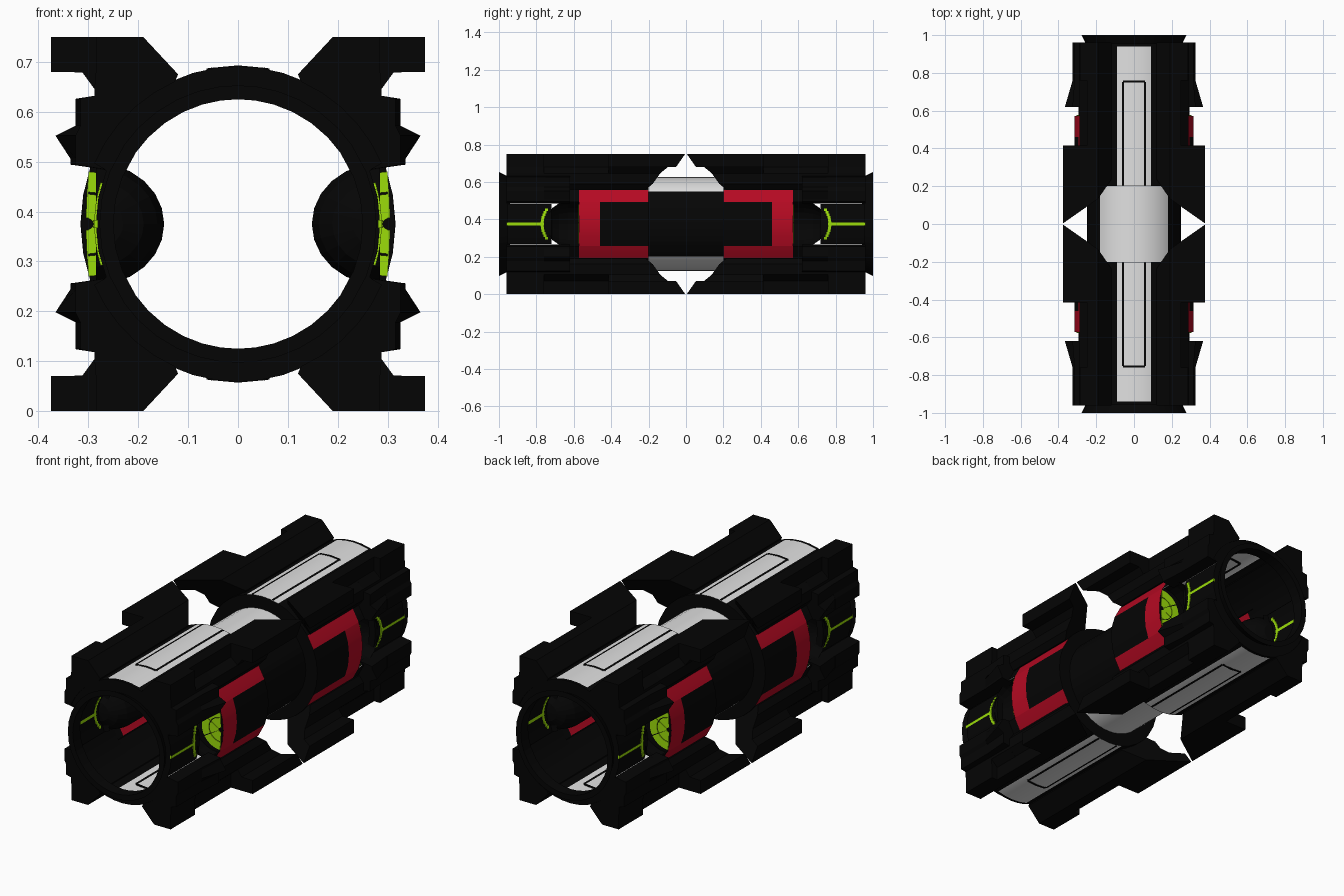
import bpy, bmesh, math

if "Cube" in bpy.data.objects:
    bpy.data.objects.remove(bpy.data.objects["Cube"])

CZ = 0.375  # tube axis height


def material(name, rgb):
    m = bpy.data.materials.new(name)
    m.diffuse_color = (*rgb, 1)
    m.use_nodes = True
    m.node_tree.nodes["Principled BSDF"].inputs["Base Color"].default_value = m.diffuse_color
    return m


BLACK = material("black_metal", (0.0015, 0.0015, 0.0015))
GREY = material("light_grey", (0.75, 0.75, 0.75))
RED = material("red_paint", (0.46, 0.003, 0.016))
GREEN = material("green_glow", (0.33, 0.72, 0.003))
MATS = [BLACK, GREY, RED, GREEN]


def finish(bm, name, mat=None, solid=False):
    """One octant is modelled; a mirror modifier makes the other seven."""
    if solid:
        bmesh.ops.recalc_face_normals(bm, faces=bm.faces)
    me = bpy.data.meshes.new(name)
    bm.to_mesh(me)
    bm.free()
    for m in ([mat] if mat else MATS):
        me.materials.append(m)
    ob = bpy.data.objects.new(name, me)
    ob.location.z = CZ
    bpy.context.collection.objects.link(ob)
    mod = ob.modifiers.new("mirror", 'MIRROR')
    mod.use_axis = (True, True, True)
    mod.merge_threshold = 0.0002
    return ob


def lathe(bm, prof, angs, rule=None):
    """Turn (radius, y) points about the tube axis through elevation angles."""
    rows = [[bm.verts.new((r * math.cos(math.radians(a)), y, r * math.sin(math.radians(a))))
             for r, y in prof] for a in angs]
    for i in range(len(angs) - 1):
        for j in range(len(prof) - 1):
            f = bm.faces.new((rows[i][j], rows[i][j + 1], rows[i + 1][j + 1], rows[i + 1][j]))
            if rule:
                r = (prof[j][0] + prof[j + 1][0]) / 2
                y = (prof[j][1] + prof[j + 1][1]) / 2
                f.material_index = rule(r, y, (angs[i] + angs[i + 1]) / 2)


def plate(bm, a0, a1, y0, y1, r0, r1):
    """Thin curved plate on the tube."""
    lathe(bm, [(r0, y0), (r1, y0), (r1, y1), (r0, y1), (r0, y0)], [a0, a1])


def loft(bm, p0, p1, y0, y1):
    """Solid between two (x, z) profiles; y0 and y1 are functions of x, z."""
    a = [bm.verts.new((x, y0(x, z), z)) for x, z in p0]
    b = [bm.verts.new((x, y1(x, z), z)) for x, z in p1]
    n = len(a)
    bm.faces.new(a)
    bm.faces.new(b[::-1])
    for i in range(n):
        k = (i + 1) % n
        bm.faces.new((a[i], b[i], b[k], a[k]))


def at(y):
    return lambda x, z: y


def arc(a0, a1, r, n=5):
    t = [math.radians(a0 + (a1 - a0) * i / n) for i in range(n + 1)]
    return [(r * math.cos(v), r * math.sin(v)) for v in t]


# Tube shell: narrow centre, wide ends, flared end lip; painted by region
def shell_colour(r, y, a):
    if y < 0.19:
        return 1 if a > 44 else 0
    if 0.21 < y < 0.945 and r > 0.3:
        if a > 73.4:
            return 1
        if y < 0.572 and a < 35 and (a > 22 or y > 0.46):
            return 2
    return 0


R = 0.316
lip = [(0.255, 0.955), (0.278, 1.0), (0.25, 1.0), (0.25, 0.94)]
body = [(0.25, 0), (0.25, 0.2), (R, 0.2), (R, 0.46), (R, 0.572)]
bm = bmesh.new()
lathe(bm, body + [(R, 0.72), (R, 0.94), (R, 0.955)] + lip,
      [22, 35, 44, 54, 64, 73.4, 82, 90], shell_colour)
lathe(bm, body, [0, 11, 22], shell_colour)
lathe(bm, [(0.25, 0.72), (0.285, 0.72), (0.285, 0.955)] + lip, [0, 11, 22])
ob = finish(bm, "tube_shell")
bpy.context.view_layer.objects.active = ob
ob.select_set(True)
bpy.ops.object.shade_smooth_by_angle(angle=math.radians(25))

# Side pods bulging into the tube, open outwards as pockets near the ends
bm = bmesh.new()
pod = [(0.2, 1.0), (0.63, 1.0), (0.68, 0.9), (0.715, 0.7), (0.735, 0.4), (0.74, 0.02)]
rows = []
for y, s in pod:
    rows.append([bm.verts.new((0.285 - 0.137 * s * math.cos(math.radians(t)), y,
                               0.122 * s * math.sin(math.radians(t))))
                 for t in range(0, 91, 15)])
for p, q in zip(rows, rows[1:]):
    for i in range(6):
        bm.faces.new((p[i], p[i + 1], q[i + 1], q[i]))
finish(bm, "side_pod", BLACK)

# Pocket end wall and its green fan
bm = bmesh.new()
wall = [(0.315, 0), (0.31, 0.06), (0.295, 0.118)]
wall += [(0.285 - 0.135 * math.cos(math.radians(t)), 0.122 * math.sin(math.radians(t)))
         for t in range(90, -1, -15)]
bm.faces.new([bm.verts.new((x, 0.572, z)) for x, z in wall])
finish(bm, "pocket_wall", BLACK)

bm = bmesh.new()
for r0, r1 in ((0.01, 0.06), (0.064, 0.105)):
    for a0, a1 in ((0, 29), (32, 90)):
        pts = arc(a0, a1, r1) + arc(a1, a0, r0)
        p = [(0.30 - x, z) for x, z in pts]
        loft(bm, p, p, at(0.573), at(0.576))
p = [(0.30, 0.012), (0.30, 0.1), (0.303, 0.06), (0.305, 0.012)]
loft(bm, p, p, at(0.573), at(0.576))
finish(bm, "fan_light", GREEN, True)

# Green line and arc on the recessed side panel
bm = bmesh.new()
plate(bm, 0, 1.6, 0.76, 0.96, 0.281, 0.289)
for i in range(6):
    e = i * 2.8
    y = 0.77 - 0.03 * ((e + 1.4) / 16.8) ** 2
    plate(bm, e, e + 2.8, y - 0.008, y + 0.008, 0.282, 0.288)
finish(bm, "side_light", GREEN)

# Black outline on the grey top and bottom strips
bm = bmesh.new()
plate(bm, 78.5, 80.6, 0.205, 0.752, R - 0.003, R + 0.002)
plate(bm, 79.5, 90, 0.748, 0.76, R - 0.003, R + 0.002)
finish(bm, "strip_outline", BLACK)

# Corner fins, inner part: slanted cut at the middle, wide flange
def slant(x, z):
    return 0.7 * (0.75 - abs(x) - abs(z)) + 0.004


def inner_profile(w):
    return [(0.12, 0.30), (0.19, 0.375), (w, 0.375), (w, 0.305), (min(w, 0.312), 0.304),
            (0.288, 0.271), (0.287, 0.215), (0.264, 0.184)] + arc(36, 66, R - 0.004)


bm = bmesh.new()
p = inner_profile(0.375)
loft(bm, p, p, slant, at(0.415))
p = inner_profile(0.25)
loft(bm, p, p, at(0.415), at(0.62))
finish(bm, "corner_fin_inner", BLACK, True)

# Corner fins, outer part: scalloped side with a tapering spur
def outer_profile(w, side, tip):
    return [(0.12, 0.30), (0.19, 0.375), (w, 0.375), (w, 0.305),
            (0.288, 0.271), (0.288, 0.257), (side, 0.251), (side, 0.197), (tip, 0.177),
            (side + 0.01, 0.131), (side + 0.01, 0.119), (0.264, 0.109)] + arc(23, 66, R - 0.004)


bm = bmesh.new()
loft(bm, outer_profile(0.25, 0.326, 0.366), outer_profile(0.25, 0.315, 0.325), at(0.62), at(0.76))
p = outer_profile(0.285, 0.316, 0.326)
loft(bm, p, p, at(0.76), at(0.96))
finish(bm, "corner_fin_outer", BLACK, True)
